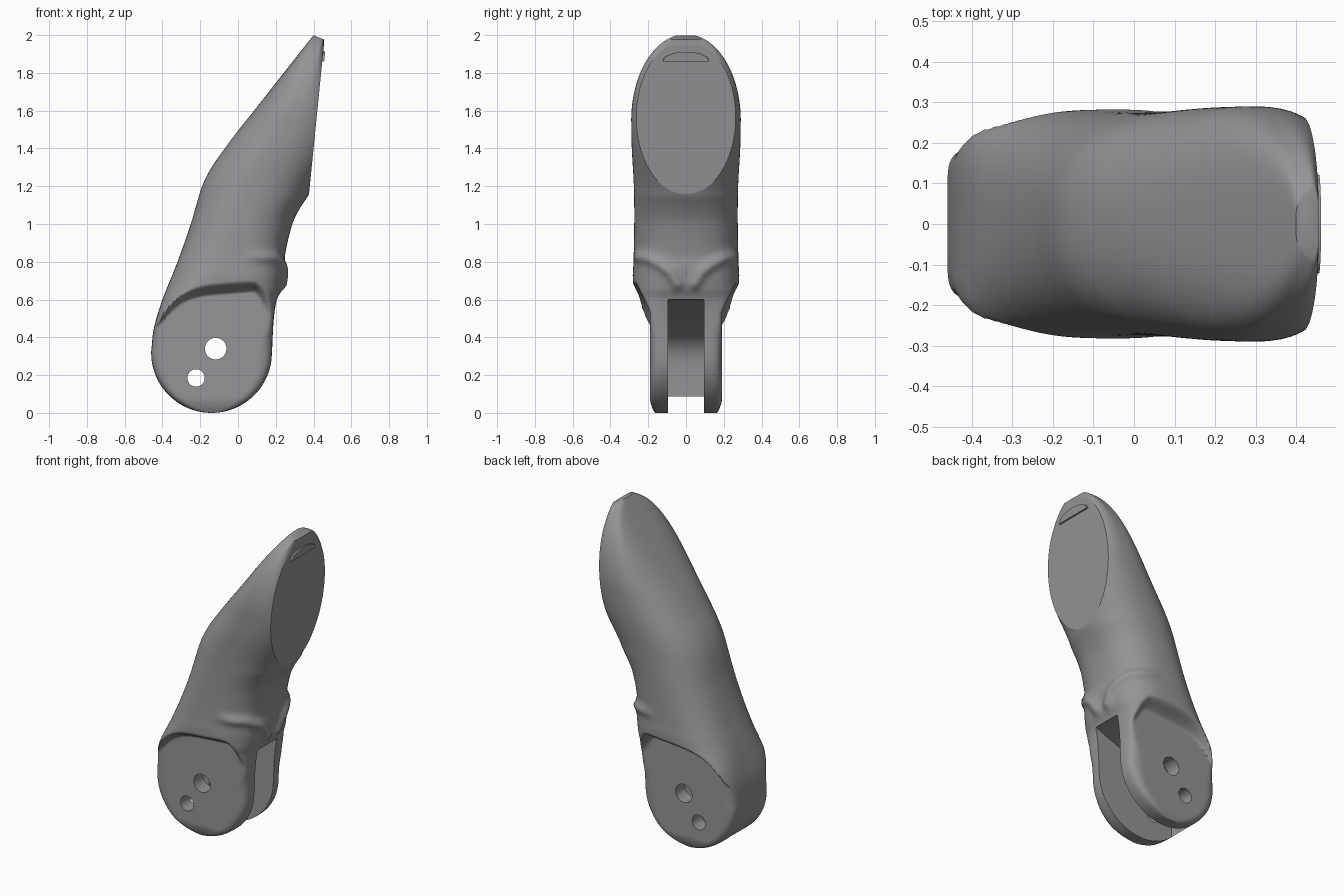
import bpy, bmesh, math
from mathutils import Vector

if "Cube" in bpy.data.objects:
    bpy.data.objects.remove(bpy.data.objects["Cube"])


def interp(pts, t):
    """Smooth curve through (t, value) points."""
    if t <= pts[0][0]:
        return pts[0][1]
    if t >= pts[-1][0]:
        return pts[-1][1]
    k = next(i for i in range(len(pts) - 1) if t <= pts[i + 1][0])

    def slope(i):
        a, b = pts[max(i - 1, 0)], pts[min(i + 1, len(pts) - 1)]
        return (b[1] - a[1]) / (b[0] - a[0])
    (t0, v0), (t1, v1) = pts[k], pts[k + 1]
    h = t1 - t0
    u = (t - t0) / h
    return ((2*u**3 - 3*u**2 + 1) * v0 + (u**3 - 2*u**2 + u) * h * slope(k)
            + (3*u**2 - 2*u**3) * v1 + (u**3 - u**2) * h * slope(k + 1))


def smooth(t):
    t = min(max(t, 0), 1)
    return t * t * (3 - 2 * t)


def soft_min(a, b, k):
    h = max(k - abs(a - b), 0) / k
    return min(a, b) - h * h * k / 4


def new_object(name, bm):
    bmesh.ops.recalc_face_normals(bm, faces=bm.faces)
    me = bpy.data.meshes.new(name)
    bm.to_mesh(me)
    bm.free()
    ob = bpy.data.objects.new(name, me)
    bpy.context.collection.objects.link(ob)
    return ob


def prism(name, pts, half):
    """Extrude an x-z outline along y."""
    bm = bmesh.new()
    f = bm.faces.new([bm.verts.new((x, -half, z)) for x, z in pts])
    r = bmesh.ops.extrude_face_region(bm, geom=[f])
    vs = [g for g in r["geom"] if isinstance(g, bmesh.types.BMVert)]
    bmesh.ops.translate(bm, vec=(0, 2 * half, 0), verts=vs)
    return new_object(name, bm)


# Side outline, half width and squareness of the cross-sections, by height
BACK = [(.32, -.46), (.45, -.445), (.6, -.4), (.8, -.32), (1, -.25), (1.2, -.19),
        (1.3, -.14), (1.4, -.07), (1.5, .005), (1.6, .085), (1.8, .242), (2, .4)]
FRONT = [(.32, .18), (.5, .19), (.6, .207), (.66, .232), (.76, .25), (.84, .25),
         (1, .288), (1.07, .32), (1.15, .372)]
WIDTH = [(0, .165), (.03, .18), (.08, .192), (.4, .2), (.5, .25), (.56, .275), (.7, .283),
         (.8, .278), (1, .274), (1.2, .276), (1.4, .287), (1.55, .29)]
SQUARE = [(0, 9), (.4, 7.5), (.6, 3.6), (.8, 2.7), (1.1, 2.4), (1.6, 2.5), (1.85, 3.3), (2, 5)]
# Upper edge of the flat hinge cheek, and the skin fold above it
CHEEK = [(-.46, .43), (-.38, .54), (-.3, .61), (-.2, .645), (0, .665), (.13, .675)]
FOLD = [Vector(p) for p in ((.29, .83), (.2, .82), (.13, .785), (.08, .74), (.045, .68))]


def pad_x(z):
    return .375 + .1 * (z - 1.15)


def section(z):
    """Back x, front x, half width and squareness at height z."""
    n = interp(SQUARE, z)
    w = interp(WIDTH, z)
    if z < .32:
        c = math.sqrt(max(.32**2 - (z - .32)**2, 0))
        return -.14 - c, -.14 + c, w, n
    xl = interp(BACK, z)
    if z <= 1.15:
        return xl, interp(FRONT, z), w, n
    if z > 1.55:
        w = .29 * math.sqrt(max(1 - ((z - 1.55) / .455)**2, 1e-4))
    wp = .265 * math.sqrt(max(1 - ((z - 1.565) / .415)**2, 0))
    t = (1 - min(wp / w, .96)**n) ** (1 / n)
    a = (pad_x(z) - .003 - xl) / (1 + t)
    return xl, xl + 2 * a, w, n


def fold_height(y, z):
    p, d = Vector((abs(y), z)), 1
    for a, b in zip(FOLD, FOLD[1:]):
        u = min(max((p - a).dot(b - a) / (b - a).length_squared, 0), 1)
        d = min(d, (p - a.lerp(b, u)).length)
    return .022 * math.exp(-(d / .03)**2)


# Finger body: loft of cross-sections
N = 160
levels = [.32 * (1 - math.cos(math.pi / 2 * (i + .3) / 22)) for i in range(21)]
levels += [.32 + .01 * i for i in range(10)]
levels += [.42 + .005 * i for i in range(64)]
levels += [.74 + .81 * i / 65 for i in range(65)]
levels += [1.55 + .449 * math.sin(math.pi / 2 * i / 40) for i in range(41)]
bm = bmesh.new()
rings = []
for z in levels:
    xl, xr, w, n = section(z)
    cx, a = (xl + xr) / 2, (xr - xl) / 2
    ring = []
    for j in range(N):
        c, s = math.cos(2 * math.pi * j / N), math.sin(2 * math.pi * j / N)
        r = (abs(c)**n + abs(s)**n) ** (-1 / n)
        x, y = cx + a * r * c, w * r * s
        # flat cheeks with a rounded shoulder above
        f = smooth((x - .08) / .1)
        top = interp(CHEEK, x) + .04
        low = top - .075 - .13 * f
        lim = .19 + .11 * smooth((z - low) / (top - low))
        if .3 < z < .8:
            k = .03 * smooth((z - .38) / .1) * smooth((.8 - z) / .1) + 1e-4
            y = math.copysign(soft_min(abs(y), lim, k), y)
        elif z <= .3:
            y = max(-.19, min(.19, y))
        # skin folds on the inner side
        if .55 < z < 1 and c > 0:
            h = fold_height(y, z) * smooth((c - .15) * 2)
            x, y = x + h * c, y + h * s
        ring.append(bm.verts.new((x, y, z)))
    rings.append(ring)
for r0, r1 in zip(rings, rings[1:]):
    for j in range(N):
        k = (j + 1) % N
        bm.faces.new((r0[j], r0[k], r1[k], r1[j]))
bm.faces.new(rings[0][::-1])
bm.faces.new(rings[-1])
# Flat oval pad, then the slanted tip
for co, no in (((pad_x(1.5), 0, 1.5), (1, 0, -.1)), ((.41, 0, 1.995), (.4, 0, 1))):
    bmesh.ops.bisect_plane(bm, geom=bm.verts[:] + bm.edges[:] + bm.faces[:], dist=1e-6,
                           plane_co=co, plane_no=no, clear_outer=True)
    bmesh.ops.holes_fill(bm, edges=[e for e in bm.edges if e.is_boundary], sides=0)
body = new_object("finger_segment", bm)


# Hinge slot and pin holes
def circle(x, z, r, count=40):
    return [(x + r * math.cos(2 * math.pi * i / count), z + r * math.sin(2 * math.pi * i / count))
            for i in range(count)]


slot = [(.35, .6), (.2, .6), (-.26, .42), (-.305, .39), (-.335, .35), (-.352, .31),
        (-.36, .26), (-.36, -.1), (.35, -.1)]
cutters = [prism("slot_cutter", slot, .095),
           prism("large_pin_cutter", circle(-.118, .34, .057), .5),
           prism("small_pin_cutter", circle(-.222, .185, .046), .5)]
bpy.context.view_layer.objects.active = body
for cutter in cutters:
    m = body.modifiers.new(cutter.name, 'BOOLEAN')
    m.operation, m.solver, m.object = 'DIFFERENCE', 'EXACT', cutter
    bpy.ops.object.modifier_apply(modifier=m.name)
    bpy.data.objects.remove(cutter)

# Small raised lip near the top of the pad
bm = bmesh.new()
arc = [(.125 * math.cos(math.pi * i / 24), 1.86 + .052 * math.sin(math.pi * i / 24))
       for i in range(25)]
outer = [bm.verts.new((pad_x(z) + .01, y * .97, z)) for y, z in arc]
inner = [bm.verts.new((pad_x(z) - .01, y, z)) for y, z in arc]
bm.faces.new(outer)
bm.faces.new(inner[::-1])
for i in range(25):
    k = (i + 1) % 25
    bm.faces.new((outer[i], inner[i], inner[k], outer[k]))
lip = new_object("pad_lip", bm)

# Dark grey finish, smooth shading with a flat pad
mat = bpy.data.materials.new("dark_grey")
mat.diffuse_color = (.3, .3, .315, 1)
mat.use_nodes = True
mat.node_tree.nodes["Principled BSDF"].inputs["Base Color"].default_value = mat.diffuse_color
for ob in (body, lip):
    ob.data.materials.clear()
    ob.data.materials.append(mat)
    bpy.ops.object.select_all(action='DESELECT')
    ob.select_set(True)
    bpy.context.view_layer.objects.active = ob
    bpy.ops.object.shade_smooth_by_angle(angle=math.radians(40))
pad_normal = Vector((1, 0, -.1)).normalized()
for p in body.data.polygons:
    if p.normal.dot(pad_normal) > .9999 and p.center.z > 1.15:
        p.use_smooth = False
